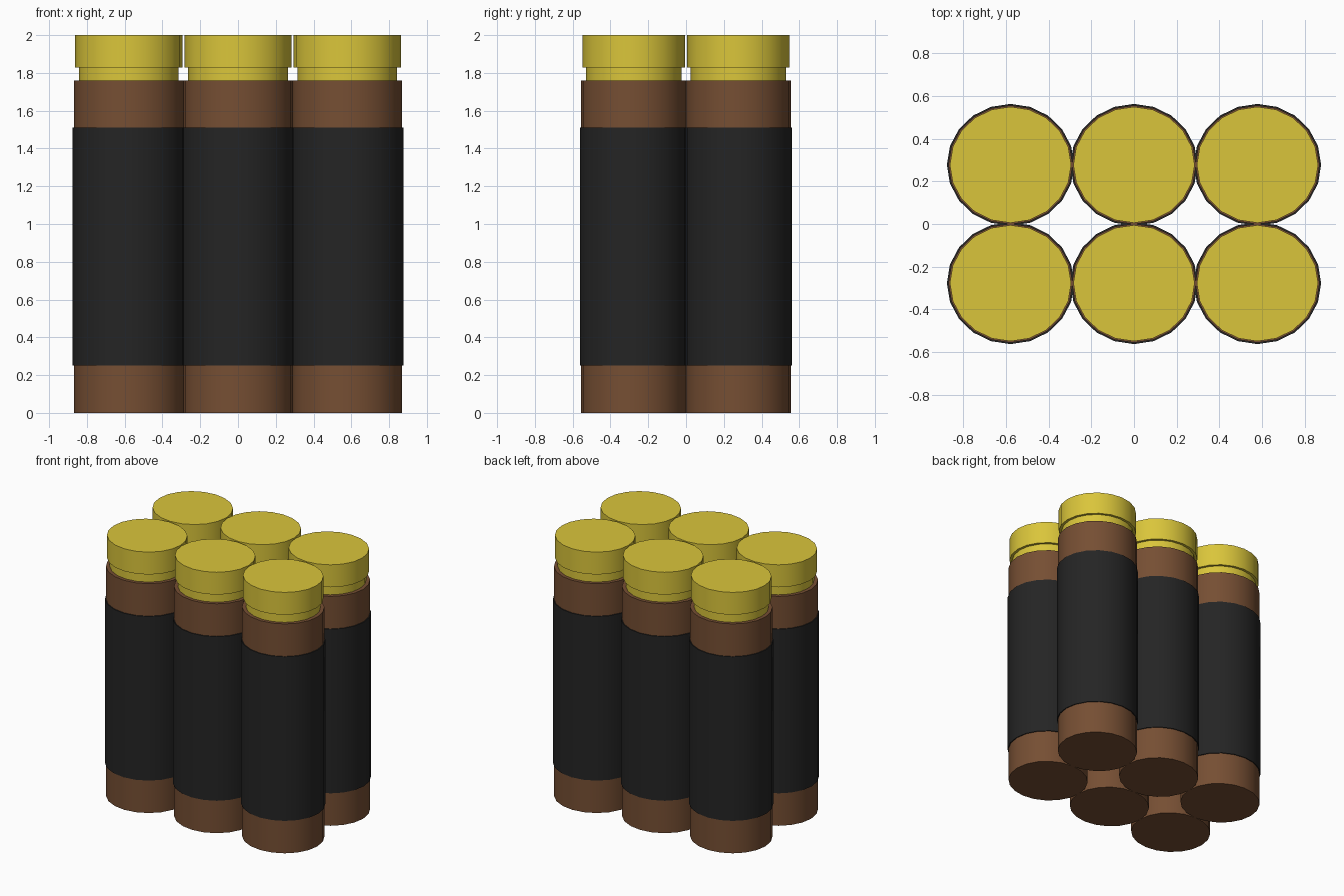
import bpy, bmesh, math

if "Cube" in bpy.data.objects:
    bpy.data.objects.remove(bpy.data.objects["Cube"])

SIDES = 20
SQUASH = 0.957          # the tubes are slightly flattened in y
DX, DY = 0.578, 0.277   # spacing of the 3 x 2 bundle


def material(name, color):
    m = bpy.data.materials.new(name)
    m.diffuse_color = (*color, 1.0)
    m.use_nodes = True
    m.node_tree.nodes["Principled BSDF"].inputs["Base Color"].default_value = m.diffuse_color
    return m


brown = material("brown tube", (0.180, 0.077, 0.033))
black = material("black wrap", (0.018, 0.018, 0.018))
yellow = material("yellow cap", (0.70, 0.56, 0.043))


def lathe(name, profile, mat, x, y, ring=False):
    """Spin (radius, z) points; cap both ends, or join them for a sleeve."""
    bm = bmesh.new()
    loops = []
    for r, z in profile:
        loops.append([bm.verts.new((r * math.cos(2 * math.pi * i / SIDES),
                                    r * SQUASH * math.sin(2 * math.pi * i / SIDES), z))
                      for i in range(SIDES)])
    pairs = list(zip(loops, loops[1:]))
    if ring:
        pairs.append((loops[-1], loops[0]))
    for a, b in pairs:
        for i in range(SIDES):
            j = (i + 1) % SIDES
            bm.faces.new((a[i], a[j], b[j], b[i]))
    if not ring:
        bm.faces.new(loops[0][::-1])
        bm.faces.new(loops[-1])
    bmesh.ops.recalc_face_normals(bm, faces=bm.faces[:])
    me = bpy.data.meshes.new(name)
    bm.to_mesh(me)
    bm.free()
    me.materials.append(mat)
    ob = bpy.data.objects.new(name, me)
    ob.location = (x, y, 0)
    bpy.context.collection.objects.link(ob)
    bpy.ops.object.select_all(action='DESELECT')
    ob.select_set(True)
    bpy.context.view_layer.objects.active = ob
    bpy.ops.object.shade_smooth_by_angle(angle=math.radians(30))


n = 0
for row in (-1, 1):
    for col in (-1, 0, 1):
        n += 1
        x, y = col * DX, row * DY
        # main tube
        lathe(f"tube_{n}", [(0.291, 0), (0.291, 1.761)], brown, x, y)
        # dark sleeve around the middle
        lathe(f"wrap_{n}", [(0.285, 0.252), (0.298, 0.252),
                            (0.298, 1.512), (0.285, 1.512)], black, x, y, ring=True)
        # cap with narrower neck
        lathe(f"cap_{n}", [(0.264, 1.75), (0.264, 1.828),
                           (0.284, 1.828), (0.284, 2.0)], yellow, x, y)
